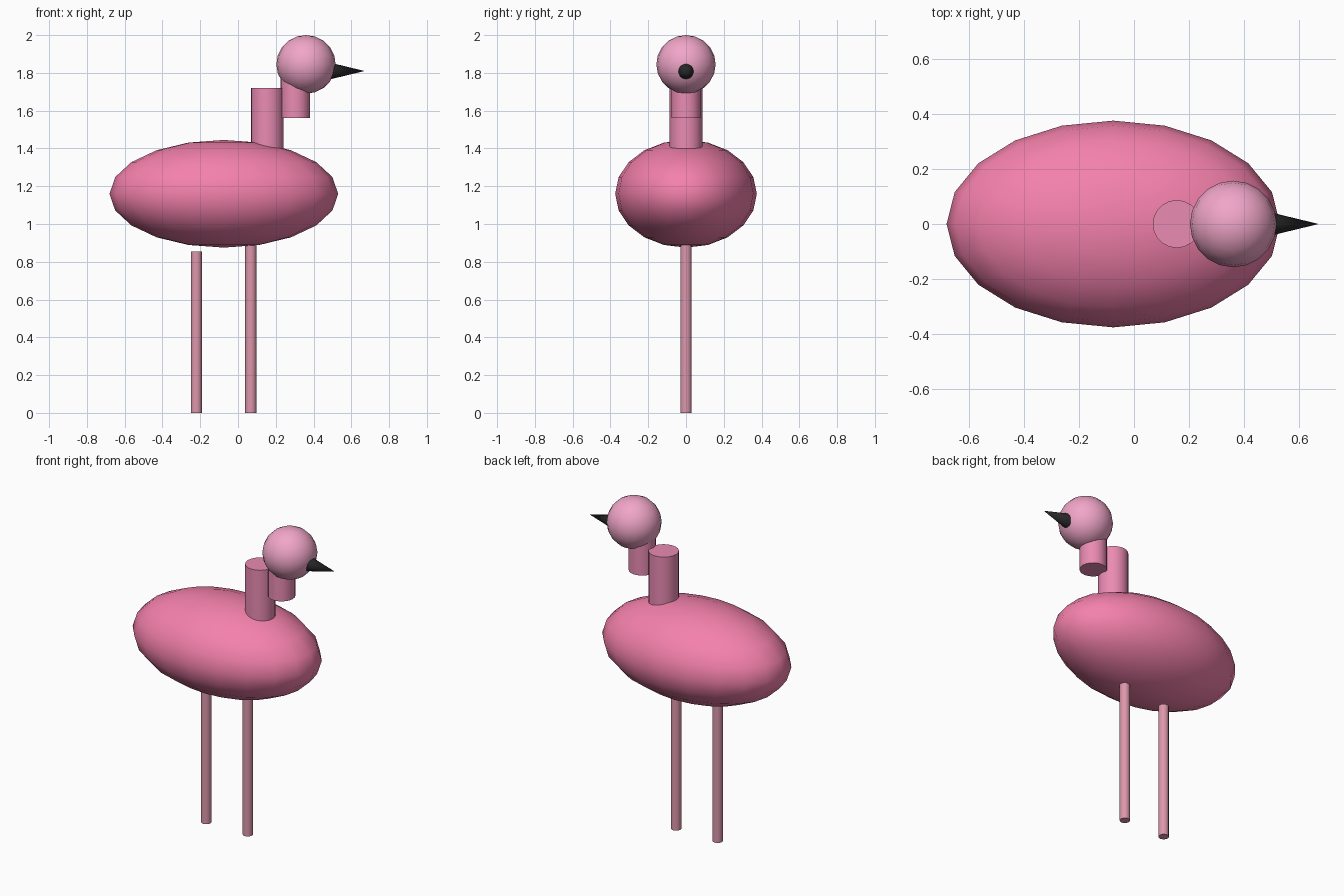
import bpy
from math import pi

if "Cube" in bpy.data.objects:
    bpy.data.objects.remove(bpy.data.objects["Cube"])


def material(name, rgb):
    m = bpy.data.materials.new(name)
    m.diffuse_color = (*rgb, 1)
    m.use_nodes = True
    m.node_tree.nodes["Principled BSDF"].inputs["Base Color"].default_value = m.diffuse_color
    return m


BODY = material("hot_pink", (0.91, 0.22, 0.41))
NECK = material("mid_pink", (0.82, 0.26, 0.45))
HEAD = material("light_pink", (0.88, 0.38, 0.58))
LEG = material("dusty_pink", (0.72, 0.31, 0.41))
DARK = material("charcoal", (0.02, 0.02, 0.02))


def finish(name, mat):
    ob = bpy.context.object
    ob.name = name
    ob.data.materials.append(mat)
    bpy.ops.object.transform_apply(location=False, rotation=True, scale=True)
    bpy.ops.object.shade_smooth_by_angle(angle=pi / 4)


def ellipsoid(name, centre, radii, mat):
    bpy.ops.mesh.primitive_uv_sphere_add(segments=20, ring_count=10, radius=1, location=centre)
    bpy.context.object.scale = radii
    finish(name, mat)


def post(name, x, z0, z1, radius, sides, mat):
    bpy.ops.mesh.primitive_cylinder_add(vertices=sides, radius=radius, depth=z1 - z0,
                                        location=(x, 0, (z0 + z1) / 2))
    finish(name, mat)


# Body and head
ellipsoid("body", (-0.075, 0, 1.16), (0.605, 0.375, 0.285), BODY)
ellipsoid("head", (0.36, 0, 1.845), (0.157, 0.157, 0.155), HEAD)

# Stepped neck
post("lower_neck", 0.155, 1.35, 1.72, 0.087, 20, NECK)
post("upper_neck", 0.303, 1.56, 1.86, 0.078, 20, NECK)

# Legs, the rear one stopping just short of the body
post("rear_leg", -0.22, 0, 0.855, 0.03, 12, LEG)
post("fore_leg", 0.068, 0, 0.91, 0.03, 12, LEG)

# Beak pointing along +x
bpy.ops.mesh.primitive_cone_add(vertices=16, radius1=0.046, radius2=0, depth=0.19,
                                location=(0.575, 0, 1.81), rotation=(0, pi / 2, 0))
finish("beak", DARK)
